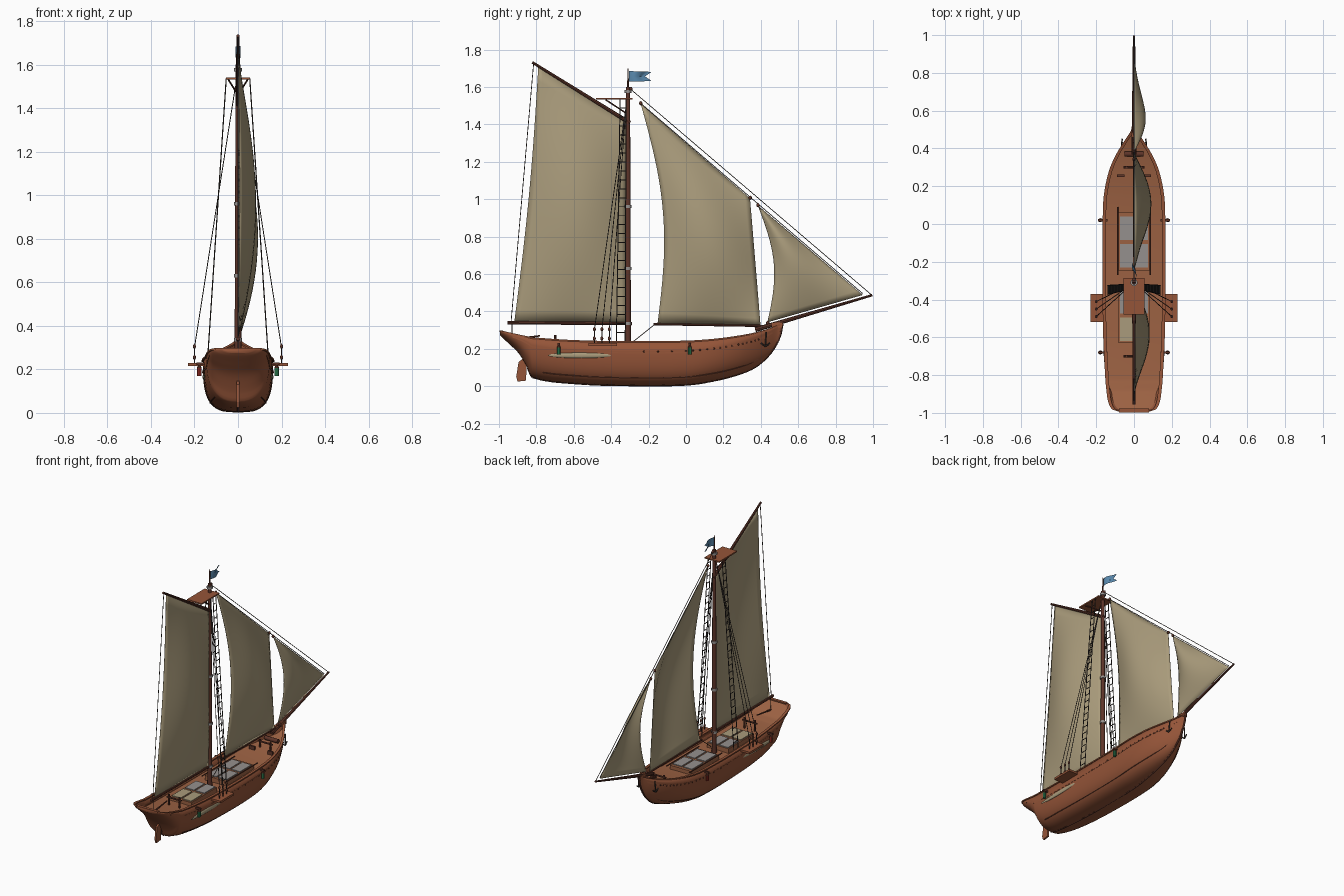
import bpy, bmesh, math
from mathutils import Vector, Matrix

if "Cube" in bpy.data.objects:
    bpy.data.objects.remove(bpy.data.objects["Cube"])

def mat(name, c):
    m = bpy.data.materials.new(name)
    m.diffuse_color = (*c, 1)
    m.use_nodes = True
    m.node_tree.nodes["Principled BSDF"].inputs["Base Color"].default_value = m.diffuse_color
    return m

HULL = mat("hull_wood", (0.30, 0.09, 0.04))
DECK = mat("deck_wood", (0.33, 0.12, 0.055))
DARK = mat("dark_wood", (0.11, 0.035, 0.022))
SAIL = mat("canvas", (0.40, 0.33, 0.20))
ROPE = mat("rope", (0.05, 0.04, 0.035))
GREY = mat("metal", (0.30, 0.28, 0.27))
BLUE = mat("flag_blue", (0.10, 0.25, 0.42))
GREEN = mat("green_glass", (0.03, 0.25, 0.10))
RED = mat("red_glass", (0.35, 0.03, 0.02))

def finish(bm, name, m, smooth=True):
    bmesh.ops.recalc_face_normals(bm, faces=bm.faces)
    me = bpy.data.meshes.new(name)
    bm.to_mesh(me); bm.free()
    ob = bpy.data.objects.new(name, me)
    bpy.context.collection.objects.link(ob)
    me.materials.append(m)
    if smooth:
        bpy.context.view_layer.objects.active = ob
        bpy.ops.object.select_all(action='DESELECT')
        ob.select_set(True)
        bpy.ops.object.shade_smooth_by_angle(angle=math.radians(40))
    return ob

def rods(name, segs, m, r, r2=None, n=8):
    """Round bars between pairs of points."""
    bm = bmesh.new()
    for a, b in segs:
        a, b = Vector(a), Vector(b)
        d = b - a
        M = Matrix.Translation((a + b) / 2) @ d.to_track_quat('Z', 'Y').to_matrix().to_4x4()
        bmesh.ops.create_cone(bm, cap_ends=True, segments=n, radius1=r, radius2=r if r2 is None else r2,
                              depth=d.length, matrix=M)
    return finish(bm, name, m)

def boxes(name, items, m):
    """Boxes given as (x0, x1, y0, y1, z0, z1)."""
    bm = bmesh.new()
    for x0, x1, y0, y1, z0, z1 in items:
        M = Matrix.Translation(((x0+x1)/2, (y0+y1)/2, (z0+z1)/2)) @ Matrix.Diagonal((x1-x0, y1-y0, z1-z0, 1))
        bmesh.ops.create_cube(bm, size=1, matrix=M)
    return finish(bm, name, m, False)

def balls(name, items, m, scale):
    bm = bmesh.new()
    for p in items:
        bmesh.ops.create_uvsphere(bm, u_segments=12, v_segments=8, radius=1,
                                  matrix=Matrix.Translation(p) @ Matrix.Diagonal((*scale, 1)))
    return finish(bm, name, m)

def grid(bm, rows):
    vs = [[bm.verts.new(p) for p in r] for r in rows]
    for a, b in zip(vs, vs[1:]):
        for i in range(len(a) - 1):
            bm.faces.new((a[i], a[i+1], b[i+1], b[i]))
    return vs

# hull stations: y, half width, bottom z, sheer z, section fullness
ST = [(-.992, .075, .275, .295, 2), (-.98, .108, .262, .292, 2), (-.94, .128, .225, .283, 2.2),
      (-.89, .136, .175, .272, 2.3), (-.845, .141, .10, .263, 2.4), (-.82, .143, .05, .258, 2.5),
      (-.6, .154, .018, .243, 3), (-.3, .158, .006, .237, 3.2), (0, .157, .010, .240, 3.2),
      (.15, .151, .032, .250, 2.8), (.28, .124, .066, .267, 2.3), (.37, .085, .105, .284, 2),
      (.44, .042, .165, .304, 1.8), (.485, .012, .23, .322, 1.6), (.505, .004, .28, .33, 1.6)]

def fine(k=4):
    out = []
    for i in range(len(ST) - 1):
        a, b = Vector(ST[i]), Vector(ST[i+1])
        p, q = Vector(ST[max(i-1, 0)]), Vector(ST[min(i+2, len(ST)-1)])
        # slope-aware cubic so uneven spacing stays smooth
        h = b[0] - a[0]
        ma = (b - p) / (b[0] - p[0]) * h
        mb = (q - a) / (q[0] - a[0]) * h
        for j in range(k):
            t = j / k
            out.append(a*(2*t**3-3*t*t+1) + ma*(t**3-2*t*t+t) + b*(3*t*t-2*t**3) + mb*(t**3-t*t))
    return out + [Vector(ST[-1])]

S = fine()

def side(st, f):
    """Half width and height at fraction f below the sheer."""
    y, w, zb, zt, n = st
    return w * max(0, 1 - f**n)**(1/n), zt - (zt - zb) * f

# hull shell
bm = bmesh.new()
rows = []
for st in S:
    y, w, zb, zt, n = st
    half = [(w*max(0, math.cos(a))**(2/n), y, zt - (zt-zb)*math.sin(a)**(2/n))
            for a in (math.pi/2*i/12 for i in range(13))]
    half[-1] = (0, y, zb)
    rows.append(half + [(-x, yy, z) for x, yy, z in half[-2::-1]])
vs = grid(bm, rows)
bm.faces.new(vs[0])
bm.faces.new(vs[-1])
hull = finish(bm, "hull", HULL)
sol = hull.modifiers.new("thickness", 'SOLIDIFY')
sol.thickness, sol.offset = 0.006, 0

# deck inside the bulwarks
bm = bmesh.new()
rows = []
for st in S:
    f = min(0.5, 0.05 / (st[3] - st[2]))
    x, z = side(st, f)
    rows.append([(-x, st[0], z), (0, st[0], z + .004), (x, st[0], z)])
grid(bm, rows)
finish(bm, "deck", DECK)

# rails and wales running along both sides
def strip(name, f, tx, tz, m, lo=-2, hi=2):
    bm = bmesh.new()
    for s in (1, -1):
        rows = []
        for st in S:
            if not lo <= st[0] <= hi: continue
            x, z = side(st, f)
            xi, xo = max(0, x - tx), x + tx
            rows.append([(s*px, st[0], pz) for px, pz in
                         ((xi, z-tz), (xo, z-tz), (xo, z+tz), (xi, z+tz), (xi, z-tz))])
        v = grid(bm, rows)
        bm.faces.new(v[0][:4]); bm.faces.new(v[-1][:4])
    bmesh.ops.remove_doubles(bm, verts=bm.verts, dist=1e-5)
    return finish(bm, name, m)

strip("cap_rail", 0, .009, .004, HULL)
strip("upper_wale", .22, .004, .005, HULL, -.93, .47)
strip("lower_wale", .82, .004, .003, DARK, -.8, .4)
boxes("taffrail", [(-.08, .08, -.998, -.978, .29, .299)], HULL)

# keel, stem and rudder
path = [(0, s[0], max(s[2], .007)) for s in S if s[0] > -.85] + [(0, .515, .335)]
rods("keel_and_stem", list(zip(path, path[1:])), DARK, .007, n=6)
bm = bmesh.new()
f = bm.faces.new([bm.verts.new((-.006, y, z)) for y, z in
                  ((-.855, .03), (-.90, .025), (-.908, .05), (-.895, .13), (-.875, .145), (-.865, .2), (-.85, .2))])
ex = bmesh.ops.extrude_face_region(bm, geom=[f])
bmesh.ops.translate(bm, vec=(.012, 0, 0), verts=[v for v in ex['geom'] if isinstance(v, bmesh.types.BMVert)])
finish(bm, "rudder", HULL, False)
rods("tiller", [((0, -.93, .25), (0, -.78, .27))], DARK, .006, .004)
boxes("bow_head", [(-.012, .012, .46, .515, .315, .342)], HULL)

# deck houses with light panels
boxes("fore_house", [(-.082, .082, -.245, .06, .18, .222)], DECK)
boxes("aft_house", [(-.082, .082, -.63, -.35, .185, .222)], DECK)
pan = [(sx*.04-.034, sx*.04+.034, y0, y0+.125, .22, .228) for sx in (-1, 1) for y0 in (-.23, -.085)]
pan += [(sx*.04-.034, sx*.04+.034, y0, y0+.12, .22, .228) for sx in (-1, 1) for y0 in (-.475,)]
boxes("skylight_panels", pan, GREY)
boxes("hatch_covers", [(sx*.04-.034, sx*.04+.034, -.62, -.495, .22, .228) for sx in (-1, 1)], SAIL)
rods("house_hand_rails", [((s*.087, -.27, .225), (s*.087, .09, .225)) for s in (1, -1)], DARK, .004)
rods("deck_bitts", [((s*.04, y, .2), (s*.04, y, z)) for s in (1, -1) for y, z in ((.3, .275), (-.7, .275))], DARK, .007)
rods("bitt_crossbars", [((-.055, .3, .262), (.055, .3, .262)), ((-.055, -.7, .255), (.055, -.7, .255))], DARK, .006)
boxes("bow_cleats", [(s*.07-.02, s*.07+.02, .25, .262, .215, .24) for s in (1, -1)], DARK)
rods("windlass", [((-.05, .37, .258), (.05, .37, .258))], DARK, .014, n=10)

# mast, cap, platform and metal bands
MY = -.31
rods("mast", [((0, MY, .17), (0, MY, 1.6))], DARK, .016, .011, n=12)
rods("mast_head", [((0, MY, 1.58), (0, MY, 1.70))], DARK, .005, .003)
rods("mast_bands", [((0, MY, z-.008), (0, MY, z+.008)) for z in (.335, .63, .96, 1.575)], GREY, .019, n=12)
boxes("lookout_platform", [(-.056, .056, -.48, -.285, 1.532, 1.541)], HULL)
rods("platform_braces", [((0, MY-.01, 1.46), (s*.045, -.43, 1.532)) for s in (1, -1)], DARK, .004)

# spars
rods("gaff", [((0, MY+.01, 1.408), (0, -.822, 1.732))], DARK, .011, .007)
rods("main_boom", [((0, MY+.02, .335), (0, -.955, .34))], DARK, .009)
rods("staysail_boom", [((0, -.175, .332), (0, .45, .322))], DARK, .006)
rods("bowsprit", [((0, .37, .302), (0, .996, .487))], DARK, .013, .006)

# sails: corners as (y, z) pairs, bellied towards +x
def sail(name, tl, tr, bl, br, belly, loose, hollow):
    bm = bmesh.new()
    N, rows = 20, []
    tl, tr, bl, br = map(Vector, (tl, tr, bl, br))
    for j in range(N + 1):
        v = j / N
        row = []
        for i in range(N + 1):
            u = i / N
            p = (tl*(1-u) + tr*u)*(1-v) + (bl*(1-u) + br*u)*v
            b = math.sin(math.pi*v)**.9 * (math.sin(math.pi*u) + loose*(1-u)**2)
            row.append((belly*b, p.x + hollow*math.sin(math.pi*v)*(1-u), p.y))
        rows.append(row)
    grid(bm, rows)
    bmesh.ops.remove_doubles(bm, verts=bm.verts, dist=1e-5)
    ob = finish(bm, name, SAIL)
    m = ob.modifiers.new("cloth", 'SOLIDIFY')
    m.thickness, m.offset = .002, 0

sail("mainsail", (-.79, 1.705), (-.318, 1.41), (-.918, .343), (-.318, .343), .08, .1, .015)
sail("staysail", (-.242, 1.51), (.342, 1.005), (-.152, .335), (.398, .33), .083, .35, .075)
sail("jib", (.385, .965), (.385, .965), (.435, .342), (.945, .488), .055, .4, .06)

# standing rigging
T = .0022
rods("forestay", [((0, MY, 1.6), (0, .99, .49))], ROPE, T, n=5)
rods("luff_rope", [((0, -.245, 1.515), (0, .945, .495))], ROPE, T, n=5)
rods("leech_rope", [((0, -.815, 1.72), (0, -.935, .345))], ROPE, T, n=5)
rods("sheets", [((0, -.28, .24), (0, -.165, .332)), ((0, -.93, .335), (0, -.93, .26))], ROPE, T, n=5)
balls("sail_blocks", [(0, -.242, 1.513), (0, .343, 1.008), (0, .385, .968), (0, .437, .338), (0, MY+.015, 1.59)],
      DARK, (.009, .009, .011))
SH = (-.41, -.45, -.49)
rods("shrouds", [((s*.012, MY-.01, 1.5), (s*.2, y, .3)) for s in (1, -1) for y in SH], ROPE, T, n=5)
balls("deadeyes", [(s*.2, y, z) for s in (1, -1) for y in SH for z in (.255, .305)], DARK, (.007, .008, .011))
rods("lanyards", [((s*.2, y, .225), (s*.2, y, .305)) for s in (1, -1) for y in SH], ROPE, .003, n=5)
boxes("channels", [(min(s*.15, s*.23), max(s*.15, s*.23), -.52, -.37, .216, .23) for s in (1, -1)], HULL)

# rope ladders
lad = []
for s in (1, -1):
    ends = [(Vector((s*.14, y0, .24)), Vector((s*.054, y1, 1.535))) for y0, y1 in ((-.372, -.352), (-.325, -.32))]
    lad += ends
    for i in range(1, 27):
        lad.append(tuple(a.lerp(b, i/27) for a, b in ends))
rods("rope_ladders", lad, ROPE, .0028, n=5)

# side lanterns on short arms
arms, lamps = [], {1: [], -1: []}
for s in (1, -1):
    for y in (-.68, .02):
        arms.append((min(s*.14, s*.19), max(s*.14, s*.19), y-.006, y+.006, .22, .232))
        lamps[s].append(((s*.178, y, .17), (s*.178, y, .207)))
boxes("lantern_arms", arms, DARK)
rods("right_lanterns", lamps[1], GREEN, .010)
rods("left_lanterns", lamps[-1], RED, .010)
rods("lantern_caps", [((x, y, z), (x, y, .222)) for s in (1, -1) for (x, y, _), (_, _, z) in lamps[s]], DARK, .011, .003)

# hull side fittings
balls("side_boards", [(s*.156, -.56, .165) for s in (1, -1)], SAIL, (.007, .18, .015))
ports = []
for st in S:
    if -.25 < st[0] < .4:
        x, z = side(st, .22)
        ports += [(s*(x+.003), st[0], z) for s in (1, -1)]
balls("side_bolts", ports, DARK, (.004, .005, .005))
rods("anchors", [((s*.062, .43, .29), (s*.066, .425, .215)) for s in (1, -1)] +
     [((s*.066, .40, .232), (s*.066, .425, .213)) for s in (1, -1)] +
     [((s*.062, .45, .232), (s*.066, .425, .213)) for s in (1, -1)], ROPE, .004, n=6)

# swallow-tail flag
bm = bmesh.new()
rows = []
for i in range(13):
    u = i / 12
    x = .012 * math.sin(u * 5)
    tip = MY + .004 + .122*u
    rows.append([(x, tip, 1.685 - .004*u), (x, tip - .035*u, 1.657), (x, tip, 1.628 + .004*u)])
grid(bm, rows)
finish(bm, "flag", BLUE)
